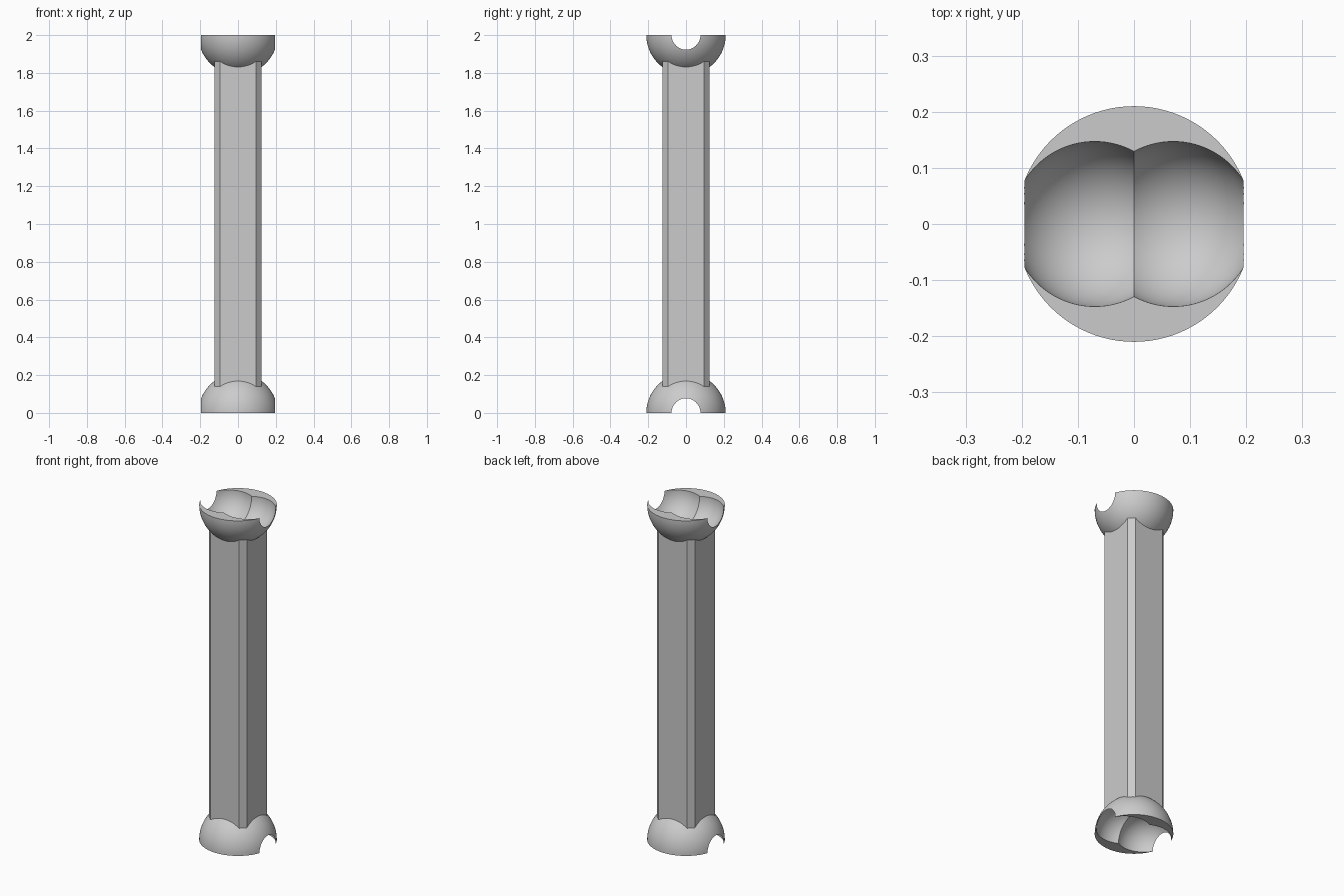
import bpy, bmesh
from math import radians
from mathutils import Matrix

if "Cube" in bpy.data.objects:
    bpy.data.objects.remove(bpy.data.objects["Cube"])

R_DOME, R_CAV, X_CAV = 0.21, 0.147, 0.07
HEIGHT = 2.0


def ball(name, radius, x, z, keep=0):
    """Sphere at (x, 0, z); keep=+1/-1 leaves only the upper/lower half, capped."""
    bm = bmesh.new()
    bmesh.ops.create_uvsphere(bm, u_segments=96, v_segments=48, radius=radius)
    if keep:
        flat = bmesh.ops.bisect_plane(bm, geom=bm.verts[:] + bm.edges[:] + bm.faces[:],
                                      dist=1e-5, plane_co=(0, 0, 0),
                                      plane_no=(0, 0, keep), clear_inner=True)
        rim = [e for e in bm.edges if e.is_boundary]
        bmesh.ops.contextual_create(bm, geom=rim)
        bmesh.ops.recalc_face_normals(bm, faces=bm.faces[:])
    bm.transform(Matrix.Translation((x, 0, z)))
    return to_object(name, bm)


def to_object(name, bm):
    me = bpy.data.meshes.new(name)
    bm.to_mesh(me)
    bm.free()
    ob = bpy.data.objects.new(name, me)
    bpy.context.collection.objects.link(ob)
    return ob


def combine(target, other, operation):
    """Apply a boolean and discard the helper."""
    mod = target.modifiers.new("bool", 'BOOLEAN')
    mod.object, mod.operation, mod.solver = other, operation, 'EXACT'
    bpy.context.view_layer.objects.active = target
    bpy.ops.object.modifier_apply(modifier=mod.name)
    bpy.data.objects.remove(other)


# chamfered square post
a, c = 0.125, 0.095
outline = [(a, -c), (a, c), (c, a), (-c, a), (-a, c), (-a, -c), (-c, -a), (c, -a)]
bm = bmesh.new()
base = bm.faces.new([bm.verts.new((x, y, 0.08)) for x, y in outline])
ext = bmesh.ops.extrude_face_region(bm, geom=[base], use_keep_orig=True)
top = [v for v in ext["geom"] if isinstance(v, bmesh.types.BMVert)]
bmesh.ops.translate(bm, verts=top, vec=(0, 0, HEIGHT - 0.16))
bmesh.ops.recalc_face_normals(bm, faces=bm.faces[:])
strut = to_object("socket_ended_strut", bm)

# hemispherical cup on each end
for z, side in ((0, 1), (HEIGHT, -1)):
    combine(strut, ball("cup", R_DOME, 0, z, side), 'UNION')

# twin spherical hollows in each cup, breaking through the sides
for z in (0, HEIGHT):
    for x in (-X_CAV, X_CAV):
        combine(strut, ball("hollow", R_CAV, x, z), 'DIFFERENCE')

bpy.ops.object.select_all(action='DESELECT')
strut.select_set(True)
bpy.context.view_layer.objects.active = strut
bpy.ops.object.shade_smooth_by_angle(angle=radians(25))
